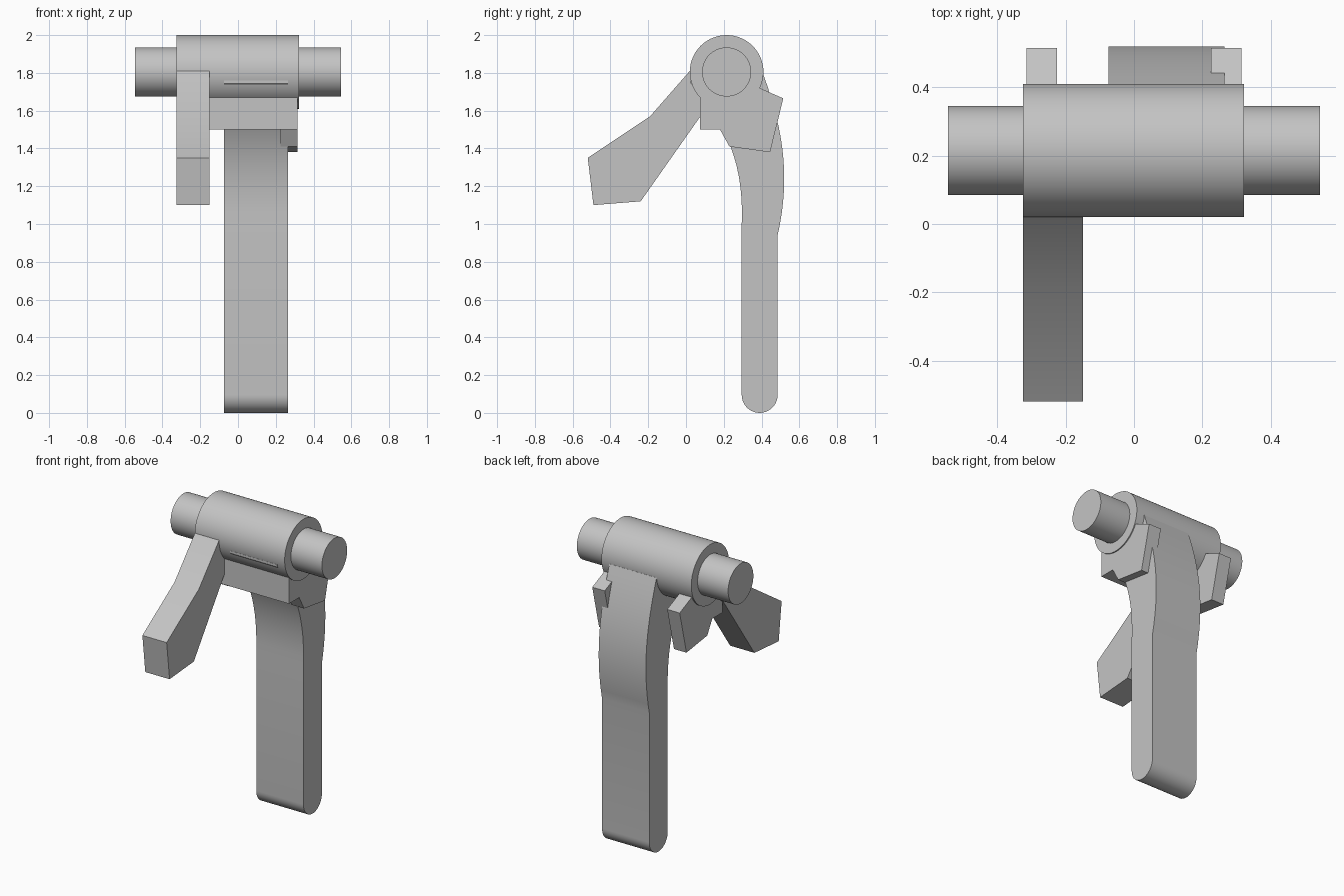
import bpy, bmesh, math
from mathutils import Vector
from mathutils.geometry import interpolate_bezier

cube = bpy.data.objects.get("Cube")
if cube:
    bpy.data.objects.remove(cube, do_unlink=True)

grey = bpy.data.materials.new("plain grey")
grey.use_nodes = True
color = (0.55, 0.55, 0.55, 1)
grey.diffuse_color = color
grey.node_tree.nodes["Principled BSDF"].inputs["Base Color"].default_value = color

AXIS_Y, AXIS_Z = 0.215, 1.805


def extrude_profile(name, profile, x0, x1):
    """Extrude a closed (y, z) outline between two x positions."""
    bm = bmesh.new()
    face = bm.faces.new([bm.verts.new((x0, y, z)) for y, z in profile])
    result = bmesh.ops.extrude_face_region(bm, geom=[face])
    moved = [v for v in result["geom"] if isinstance(v, bmesh.types.BMVert)]
    bmesh.ops.translate(bm, verts=moved, vec=(x1 - x0, 0, 0))
    bmesh.ops.recalc_face_normals(bm, faces=bm.faces)
    mesh = bpy.data.meshes.new(name)
    bm.to_mesh(mesh)
    bm.free()
    mesh.materials.append(grey)
    obj = bpy.data.objects.new(name, mesh)
    bpy.context.collection.objects.link(obj)
    bpy.ops.object.select_all(action="DESELECT")
    obj.select_set(True)
    bpy.context.view_layer.objects.active = obj
    bpy.ops.object.shade_smooth_by_angle(angle=math.radians(25))
    return obj


def arc(y, z, radius, start, end, steps):
    angles = [math.radians(start + (end - start) * i / steps) for i in range(steps + 1)]
    return [(y + radius * math.cos(a), z + radius * math.sin(a)) for a in angles]


def bezier(*points):
    return [(p.x, p.y) for p in interpolate_bezier(*[Vector(p) for p in points], 16)]


# Barrel and the pin running through it
for name, radius, x0, x1 in (("barrel", 0.195, -0.325, 0.322),
                             ("pin", 0.13, -0.545, 0.545)):
    extrude_profile(name, arc(AXIS_Y, AXIS_Z, radius, 0, 360, 64)[:-1], x0, x1)

# Bent side arm
arm = [(0.02, 1.81), (-0.19, 1.57), (-0.52, 1.35), (-0.49, 1.10),
       (-0.24, 1.12), (0.08, 1.575), (0.2, 1.75)]
extrude_profile("side_arm", arm, -0.325, -0.15)

# Cross block under the barrel
block = [(0.075, 1.5), (0.18, 1.5), (0.18, 1.75), (0.075, 1.75)]
extrude_profile("cross_block", block, -0.31, 0.31)

# Pair of rear prongs
prong = [(0.075, 1.5), (0.18, 1.5), (0.23, 1.41), (0.445, 1.38),
         (0.515, 1.665), (0.39, 1.72), (0.25, 1.78), (0.075, 1.75)]
for name, side in (("left_prong", 1), ("right_prong", -1)):
    extrude_profile(name, prong, side * 0.225, side * 0.315)

# Long curved lever with a rounded tip
lever = arc(0.39, 0.095, 0.095, -180, 0, 20)
lever += bezier((0.485, 0.94), (0.555, 1.25), (0.515, 1.5), (0.41, 1.79))
lever += [(0.15, 1.85), (0.025, 1.76)]
lever += bezier((0.025, 1.745), (0.19, 1.55), (0.31, 1.35), (0.295, 1.0))
extrude_profile("lever", lever, -0.075, 0.265)
